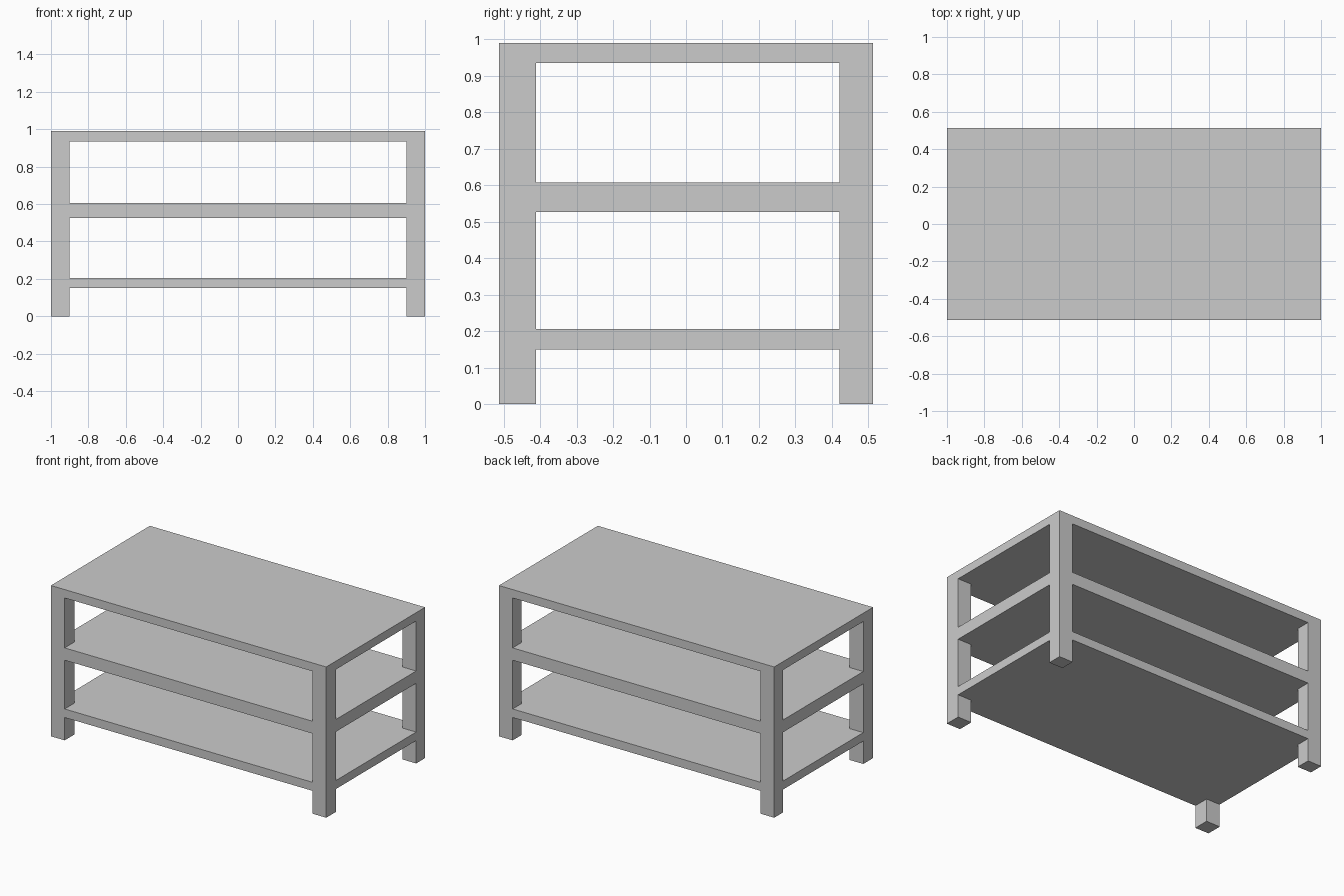
import bpy
import bmesh

if "Cube" in bpy.data.objects:
    bpy.data.objects.remove(bpy.data.objects["Cube"])

HX, HY = 1.0, 0.513                # outer half sizes
LX = 0.90                          # inner leg face in x
FY, BY = -0.411, 0.42              # inner faces of front and back legs
TOP_UNDER, HEIGHT = 0.935, 0.99


def prism(name, outline, z0, z1):
    """Extrude a flat counter-clockwise outline from z0 up to z1."""
    bm = bmesh.new()
    face = bm.faces.new([bm.verts.new((x, y, z0)) for x, y in outline])
    ext = bmesh.ops.extrude_face_region(bm, geom=[face], use_keep_orig=True)
    verts = [g for g in ext["geom"] if isinstance(g, bmesh.types.BMVert)]
    bmesh.ops.translate(bm, verts=verts, vec=(0, 0, z1 - z0))
    bmesh.ops.recalc_face_normals(bm, faces=bm.faces)
    mesh = bpy.data.meshes.new(name)
    bm.to_mesh(mesh)
    bm.free()
    obj = bpy.data.objects.new(name, mesh)
    bpy.context.collection.objects.link(obj)
    return obj


def rect(x0, x1, y0, y1):
    return [(x0, y0), (x1, y0), (x1, y1), (x0, y1)]


# Table top
prism("table_top", rect(-HX, HX, -HY, HY), TOP_UNDER, HEIGHT)

# Shelves, notched at the corners so the legs sit flush
notched = [(-LX, -HY), (LX, -HY), (LX, FY), (HX, FY), (HX, BY), (LX, BY),
           (LX, HY), (-LX, HY), (-LX, BY), (-HX, BY), (-HX, FY), (-LX, FY)]
prism("middle_shelf", notched, 0.526, 0.607)
prism("lower_shelf", notched, 0.15, 0.206)

# Four corner legs
for side, x0, x1 in (("left", -HX, -LX), ("right", LX, HX)):
    for end, y0, y1 in (("front", -HY, FY), ("back", BY, HY)):
        prism(f"{end}_{side}_leg", rect(x0, x1, y0, y1), 0, TOP_UNDER)
